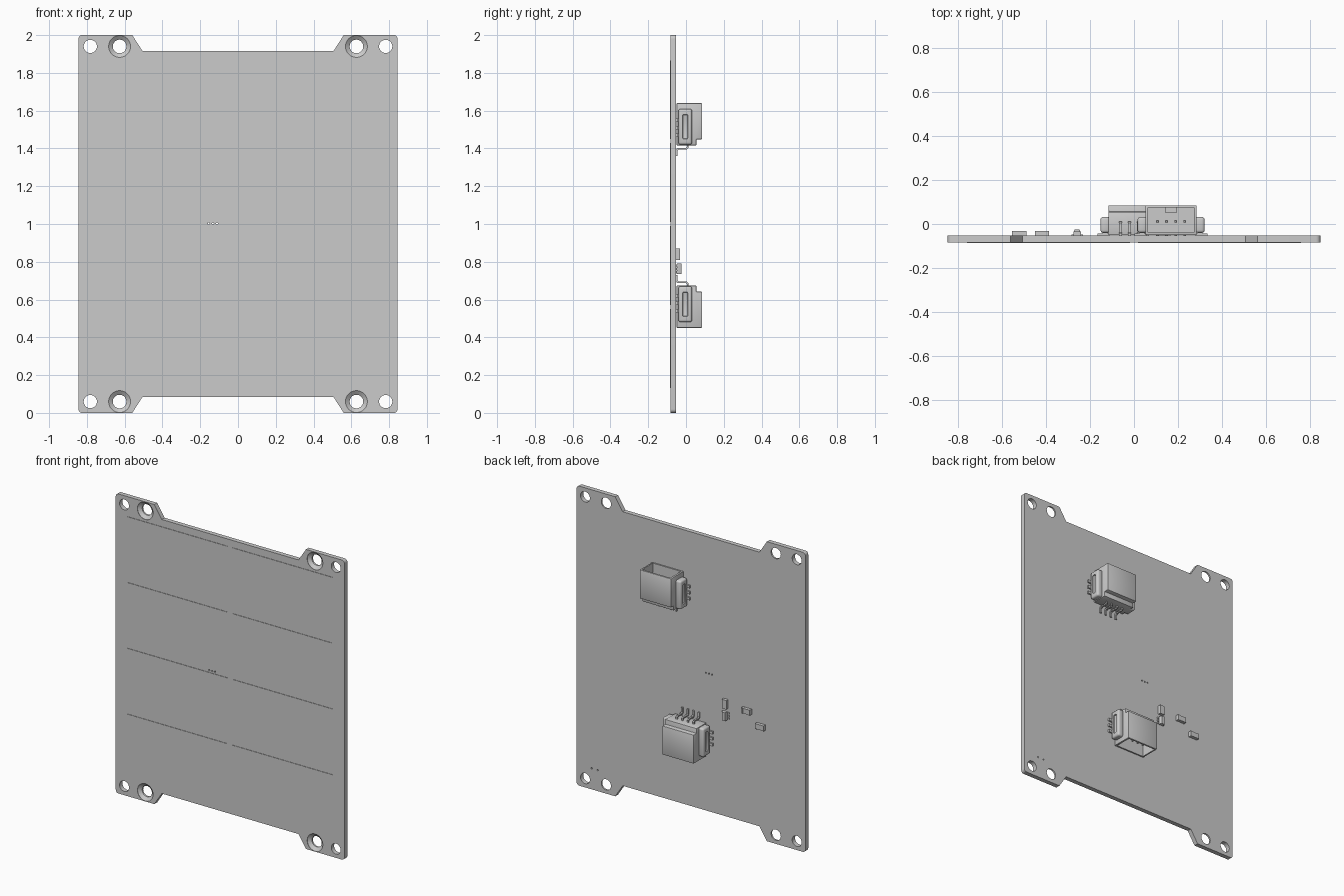
import bpy, bmesh, math
from mathutils import Matrix, Vector

if "Cube" in bpy.data.objects:
    bpy.data.objects.remove(bpy.data.objects["Cube"])

FRONT, BACK = -0.083, -0.053      # board faces in y


def finish(name, bm, mat=Matrix()):
    bmesh.ops.recalc_face_normals(bm, faces=bm.faces)
    bm.transform(mat)
    me = bpy.data.meshes.new(name)
    bm.to_mesh(me)
    bm.free()
    ob = bpy.data.objects.new(name, me)
    bpy.context.collection.objects.link(ob)
    return ob


def add_box(bm, xs, ys, zs, bevel=0, seg=2):
    m = Matrix.Translation((sum(xs) / 2, sum(ys) / 2, sum(zs) / 2)) @ Matrix.Diagonal(
        (xs[1] - xs[0], ys[1] - ys[0], zs[1] - zs[0], 1))
    vs = bmesh.ops.create_cube(bm, size=1, matrix=m)["verts"]
    if bevel:
        es = list({e for v in vs for e in v.link_edges})
        bmesh.ops.bevel(bm, geom=es, offset=bevel, segments=seg, affect='EDGES', profile=0.5)


def box(name, xs, ys, zs, bevel=0, mat=Matrix(), seg=2):
    bm = bmesh.new()
    add_box(bm, xs, ys, zs, bevel, seg)
    return finish(name, bm, mat)


def add_prism(bm, pts, offset):
    f = bm.faces.new([bm.verts.new(p) for p in pts])
    r = bmesh.ops.extrude_face_region(bm, geom=[f])
    bmesh.ops.translate(bm, vec=offset, verts=[v for v in r["geom"] if isinstance(v, bmesh.types.BMVert)])


def add_lathe(bm, x, z, prof, n=32):
    """Closed solid of stacked circles (radius, y) around a y axis."""
    rings = [[bm.verts.new((x + r * math.cos(2 * math.pi * i / n), y, z + r * math.sin(2 * math.pi * i / n)))
              for i in range(n)] for r, y in prof]
    for a, b in zip(rings, rings[1:]):
        for i in range(n):
            bm.faces.new((a[i], a[(i + 1) % n], b[(i + 1) % n], b[i]))
    bm.faces.new(rings[0])
    bm.faces.new(rings[-1])


def boolean(ob, cutter, op='DIFFERENCE'):
    m = ob.modifiers.new("bool", 'BOOLEAN')
    m.operation, m.solver, m.object = op, 'EXACT', cutter
    bpy.context.view_layer.objects.active = ob
    bpy.ops.object.modifier_apply(modifier=m.name)
    bpy.data.objects.remove(cutter, do_unlink=True)


# Board outline: one quarter mirrored into four, with corner tabs
quarter = [(0.825 + 0.02 * math.cos(a), 0.98 + 0.02 * math.sin(a))
           for a in [math.pi / 2 * i / 6 for i in range(7)]] + [(0.56, 1), (0.505, 0.915)]
half = quarter + [(-x, z) for x, z in reversed(quarter)]
outline = half + [(-x, -z) for x, z in half]
bm = bmesh.new()
add_prism(bm, [(x, FRONT, z + 1) for x, z in outline], Vector((0, BACK - FRONT, 0)))
board = finish("board", bm)

# Mounting holes, countersunk holes and vias
bm = bmesh.new()
for sx in (-1, 1):
    for z in (0.06, 1.94):
        add_lathe(bm, sx * 0.782, z, [(0.035, -0.1), (0.035, -0.03)])
        add_lathe(bm, sx * 0.627, z, [(0.058, -0.1), (0.058, FRONT + 0.002), (0.036, FRONT + 0.019), (0.036, -0.03)])
for x, z in [(-0.155, 1.003), (-0.133, 1.003), (-0.111, 1.003), (0.734, 0.14), (0.69, 0.14)]:
    add_lathe(bm, x, z, [(0.005, -0.1), (0.005, -0.03)], 12)
boolean(board, finish("hole_cutter", bm))

# Thin solar cells on the front, two columns of four
for row in range(4):
    z0 = 0.133 + row * 0.4393
    for sx in (-1, 1):
        box("solar_cell", sorted((sx * 0.018, sx * 0.757)), (FRONT - 0.003, FRONT), (z0, z0 + 0.416))


def connector(mat):
    # Stepped housing with an open socket
    bm = bmesh.new()
    prof = [(-0.05, 1.416), (0.055, 1.416), (0.055, 1.448), (0.085, 1.448), (0.085, 1.64), (-0.05, 1.64)]
    add_prism(bm, [(-0.116, y, z) for y, z in prof], Vector((0.232, 0, 0)))
    bmesh.ops.bevel(bm, geom=list(bm.edges), offset=0.004, segments=2, affect='EDGES', profile=0.5)
    house = finish("connector_housing", bm, mat)
    boolean(house, box("socket_cutter", (-0.104, 0.104), (-0.038, 0.074), (1.47, 1.68), 0, mat))
    box("latch_rib", (-0.025, 0.025), (0.05, 0.0745), (1.48, 1.61), 0, mat)

    for s in (-1, 1):
        # Side flange with a slot, and its solder tabs
        flange = box("side_flange", sorted((s * 0.108, s * 0.152)), (-0.04, 0.032), (1.42, 1.61), 0.012, mat, 3)
        boolean(flange, box("slot_cutter", sorted((s * 0.142, s * 0.17)), (-0.018, 0.01), (1.45, 1.58), 0.006, mat))
        for z in (1.47, 1.51, 1.55):
            bm = bmesh.new()
            add_box(bm, sorted((s * 0.11, s * 0.165)), (BACK, -0.042), (z - 0.009, z + 0.009))
            add_box(bm, sorted((s * 0.12, s * 0.142)), (-0.043, -0.03), (z - 0.009, z + 0.009))
            finish("solder_tab", bm, mat)

    # Bent leads outside and contact pins inside
    path = [(0.012, 1.43), (0.012, 1.402), (0.005, 1.395), (-0.038, 1.395), (-0.044, 1.389), (-0.044, 1.36),
            (-0.053, 1.36), (-0.053, 1.395), (-0.045, 1.403), (0.0, 1.403), (0.004, 1.407), (0.004, 1.43)]
    for i in range(4):
        x = (i - 1.5) * 0.041
        bm = bmesh.new()
        add_prism(bm, [(x - 0.006, y, z) for y, z in path], Vector((0.012, 0, 0)))
        finish("bent_lead", bm, mat)
        box("contact_pin", (x - 0.006, x + 0.006), (0.006, 0.018), (1.46, 1.6), 0.002, mat, 1)


# Upper socket opens upward, lower one is turned to open downward
connector(Matrix.Translation((0.168, 0, 0)))
connector(Matrix.Translation((0, 0, 2.09)) @ Matrix.Rotation(math.pi, 4, 'Y'))

# Two flat chips
for x, z in [(-0.417, 0.835), (-0.52, 0.757)]:
    bm = bmesh.new()
    add_box(bm, (x - 0.022, x + 0.022), (BACK, -0.032), (z - 0.017, z + 0.017))
    for s in (-1, 1):
        add_box(bm, sorted((x + s * 0.02, x + s * 0.032)), (BACK, -0.031), (z - 0.018, z + 0.018))
    finish("chip", bm)

# Upright chip
X = -0.258
box("upright_chip", (X - 0.017, X + 0.017), (BACK, -0.033), (0.81, 0.87))

# Small package with tapered body and legs
bm = bmesh.new()
body = [(-0.016, -0.048), (0.016, -0.048), (0.016, -0.038), (0.011, -0.025), (-0.011, -0.025), (-0.016, -0.038)]
add_prism(bm, [(X + x, y, 0.735) for x, y in body], Vector((0, 0, 0.055)))
finish("package_body", bm)
for s in (-1, 1):
    for z in (0.745, 0.7625, 0.78):
        bm = bmesh.new()
        add_box(bm, sorted((X + s * 0.012, X + s * 0.026)), (BACK, -0.047), (z - 0.005, z + 0.005))
        finish("package_leg", bm)

bpy.ops.object.select_all(action='SELECT')
bpy.ops.object.shade_smooth_by_angle(angle=math.radians(30))
